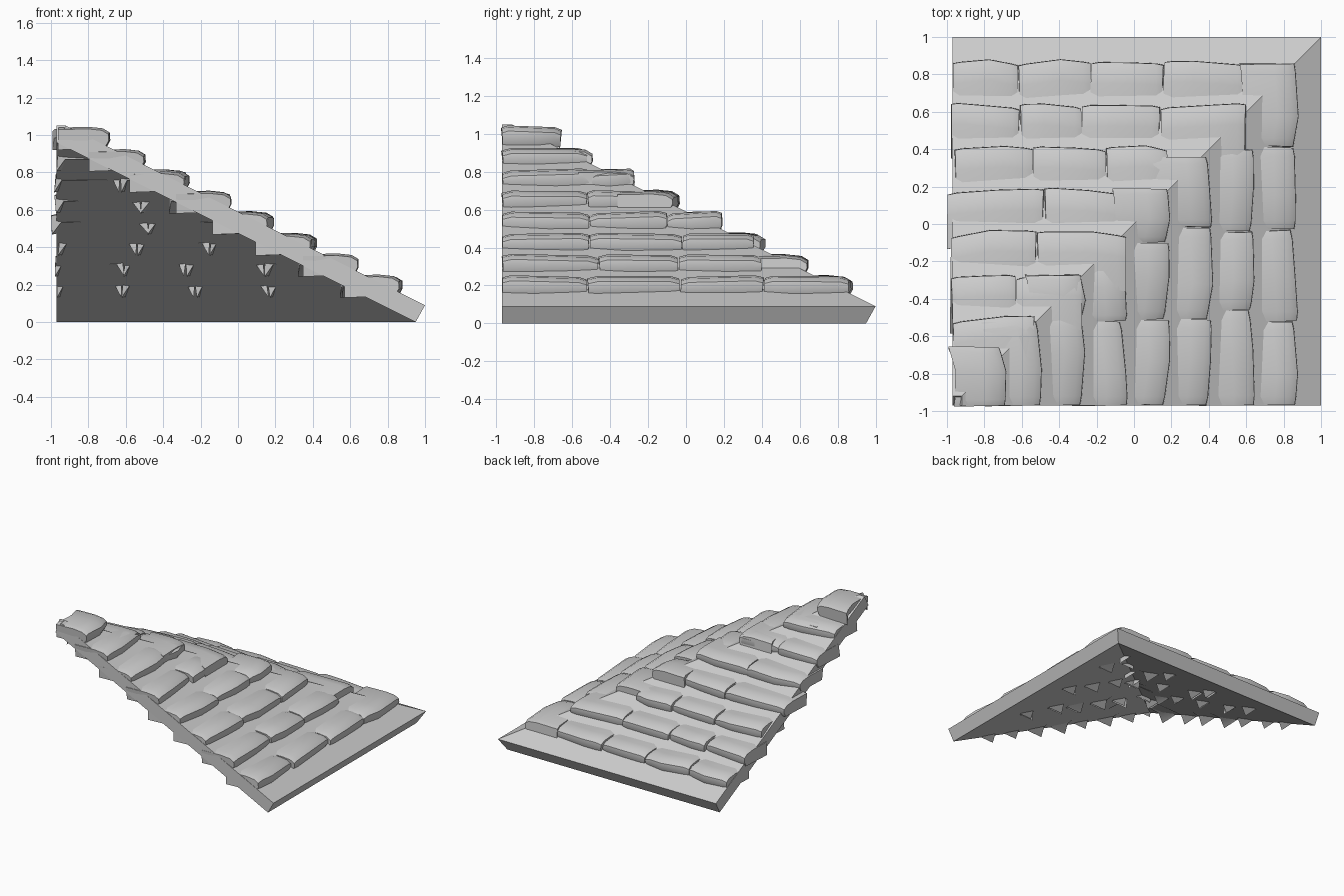
import bpy, bmesh, math, random

random.seed(7)
cube = bpy.data.objects.get("Cube")
if cube:
    bpy.data.objects.remove(cube, do_unlink=True)

stone = bpy.data.materials.new("pale grey stone")
stone.use_nodes = True
COLOUR = (0.6, 0.6, 0.6, 1)
stone.diffuse_color = COLOUR
stone.node_tree.nodes["Principled BSDF"].inputs["Base Color"].default_value = COLOUR

EDGE = -0.97            # cut sides of the roof corner


def make_object(name, bm, smooth=False):
    bmesh.ops.recalc_face_normals(bm, faces=bm.faces)
    mesh = bpy.data.meshes.new(name)
    bm.to_mesh(mesh)
    bm.free()
    mesh.materials.append(stone)
    obj = bpy.data.objects.new(name, mesh)
    bpy.context.collection.objects.link(obj)
    if smooth:
        bpy.ops.object.select_all(action='DESELECT')
        obj.select_set(True)
        bpy.context.view_layer.objects.active = obj
        bpy.ops.object.shade_smooth_by_angle(angle=math.radians(35))
    return obj


# Two sloping slabs that meet along the diagonal hip
def slab(name, swap):
    outline = [(-0.92, EDGE, 1.05), (1, EDGE, 0.09), (1, 1, 0.09), (-0.92, -0.92, 1.05)]
    under = [(EDGE, EDGE, 0.96), (0.95, EDGE, 0), (0.95, 0.95, 0), (EDGE, EDGE, 0.96)]
    bm = bmesh.new()
    turn = lambda p: (p[1], p[0], p[2]) if swap else p
    top = [bm.verts.new(turn(p)) for p in outline]
    low = [bm.verts.new(turn(p)) for p in under[:3]]
    bm.faces.new(top)
    bm.faces.new(low)
    bm.faces.new((top[0], top[1], low[1], low[0]))
    bm.faces.new((top[1], top[2], low[2], low[1]))
    bm.faces.new((top[2], top[3], low[0], low[2]))
    bm.faces.new((top[3], top[0], low[0]))
    make_object(name, bm)


slab("right_roof_slab", False)
slab("back_roof_slab", True)


# One rough stone shingle; its row runs along y, or along x when swapped
def shingle(name, start, end, outer, z, swap, depth=0.28):
    bm = bmesh.new()
    rings = []
    skew = random.uniform(-0.02, 0.02)
    tilt = random.uniform(-0.008, 0.008)
    bulge = random.uniform(0.0, 0.02)
    peak = random.uniform(0.35, 0.65)
    for t in (0, 0.1, peak, 0.9, 1):
        s = start + (end - start) * t
        is_end = t in (0, 1)
        edge = outer - 0.02 + skew * (t - 0.5) * 2
        edge += bulge if t == peak else (-0.008 if is_end else 0)
        top = z + 0.115 + tilt * (t - 0.5) * 2 - (0.012 if is_end else 0)
        low = z if is_end else z + 0.065
        lean = random.uniform(-0.008, 0.008) if is_end else 0
        section = [(edge - depth, low), (edge - 0.01, z + 0.01), (edge + 0.012, z + 0.05),
                   (edge + 0.01, top - 0.025), (edge - 0.025, top - 0.004),
                   (edge - 0.1, top + 0.004), (edge - depth, top)]
        ring = []
        for i, (u, h) in enumerate(section):
            v = s + lean * (i - 3) / 3
            ring.append(bm.verts.new((v, u, h) if swap else (u, v, h)))
        rings.append(ring)
    n = len(rings[0])
    for a, b in zip(rings, rings[1:]):
        for i in range(n):
            j = (i + 1) % n
            bm.faces.new((a[i], a[j], b[j], b[i]))
    bm.faces.new(rings[0])
    bm.faces.new(rings[-1])
    make_object(name, bm, True)


# Joints between shingles in each course, from the eave upwards
right_joints = [
    (EDGE, -0.52, -0.03, 0.41, 0.86),
    (EDGE, -0.46, -0.04, 0.4),
    (EDGE, -0.51, -0.02, 0.36),
    (EDGE, -0.51, -0.1, 0.19),
    (EDGE, -0.52, -0.22),
    (EDGE, -0.5, -0.27),
    (EDGE, -0.52),
]
back_joints = [
    (EDGE, -0.62, -0.23, 0.16, 0.6),
    (-0.98, -0.61, -0.28, 0.14, 0.6),
    (-0.96, -0.54, -0.15, 0.18),
    (-1, -0.48, -0.06),
    (-0.98, -0.52, -0.04),
    (-0.98, -0.63, -0.28),
    (EDGE, -0.53),
]
for side, courses, swap in (("right", right_joints, False), ("back", back_joints, True)):
    for row, joints in enumerate(courses):
        for k, (a, b) in enumerate(zip(joints, joints[1:])):
            shingle(f"{side}_shingle_{row + 1}_{k + 1}", a + 0.003, b - 0.003,
                    0.87 - 0.228 * row, 0.13 + 0.1125 * row, swap)

# Cap stone on the peak
shingle("peak_cap_stone", EDGE, -0.66, -0.69, 0.92, False, 0.26)
